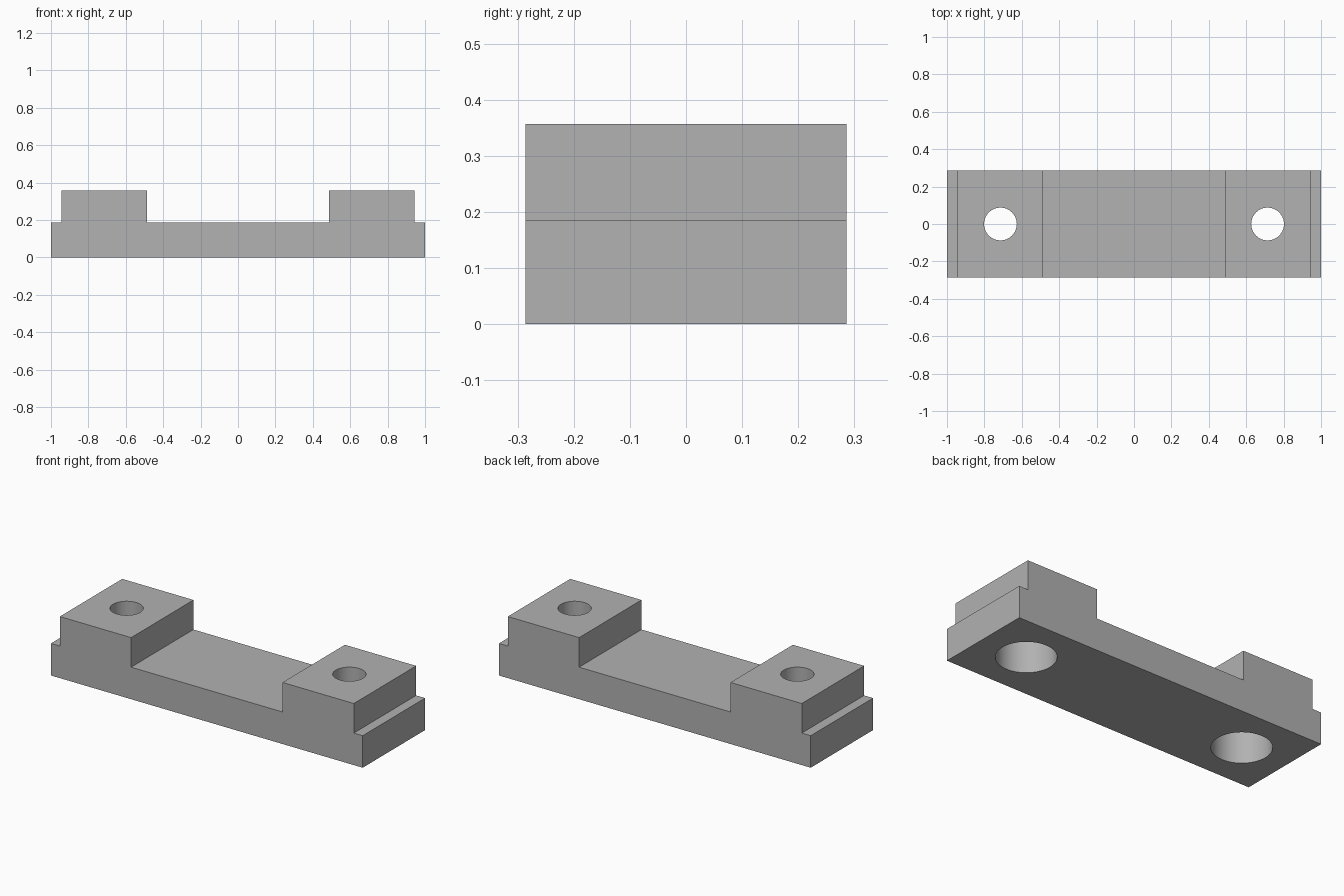
import bpy, bmesh, math

if "Cube" in bpy.data.objects:
    bpy.data.objects.remove(bpy.data.objects["Cube"])

W, BASE, TOP = 0.2857, 0.1857, 0.3571      # half width, base height, pad height
PAD_IN, PAD_OUT = 0.4857, 0.9429           # pad extent along x
HOLE_X, HOLE_R = 0.7143, 0.0875            # bolt hole
BORE_R, BORE_D = 0.157, 0.2                # counterbore from below

grey = bpy.data.materials.new("plain_grey")
grey.diffuse_color = (0.445, 0.445, 0.445, 1)
grey.use_nodes = True
grey.node_tree.nodes["Principled BSDF"].inputs["Base Color"].default_value = grey.diffuse_color


def new_object(name, bm):
    bmesh.ops.recalc_face_normals(bm, faces=bm.faces)
    mesh = bpy.data.meshes.new(name)
    bm.to_mesh(mesh)
    bm.free()
    mesh.materials.append(grey)
    obj = bpy.data.objects.new(name, mesh)
    bpy.context.collection.objects.link(obj)
    return obj


# clamp bar: stepped side profile, mirrored in x and extruded along y
half = [(1, 0), (1, BASE), (PAD_OUT, BASE), (PAD_OUT, TOP), (PAD_IN, TOP), (PAD_IN, BASE)]
profile = half + [(-x, z) for x, z in reversed(half)]
bm = bmesh.new()
face = bm.faces.new([bm.verts.new((x, -W, z)) for x, z in profile])
ext = bmesh.ops.extrude_face_region(bm, geom=[face])
bmesh.ops.translate(bm, vec=(0, 2 * W, 0),
                    verts=[v for v in ext["geom"] if isinstance(v, bmesh.types.BMVert)])
bar = new_object("clamp_bar", bm)

# counterbored bolt holes: revolved stepped profile as one cutter per side
N = 64
steps = [(BORE_R, -0.1), (BORE_R, BORE_D), (HOLE_R, BORE_D), (HOLE_R, TOP + 0.1)]
cutters = []
for side, sx in (("left", -1), ("right", 1)):
    bm = bmesh.new()
    rings = [[bm.verts.new((sx * HOLE_X + r * math.cos(2 * math.pi * i / N),
                            r * math.sin(2 * math.pi * i / N), z)) for i in range(N)]
             for r, z in steps]
    for a, b in zip(rings, rings[1:]):
        for i in range(N):
            j = (i + 1) % N
            bm.faces.new((a[i], a[j], b[j], b[i]))
    bm.faces.new(rings[0])
    bm.faces.new(rings[-1])
    cutter = new_object(side + "_hole_cutter", bm)
    cutter.hide_render = True
    cutters.append(cutter)
    mod = bar.modifiers.new(side + "_hole", 'BOOLEAN')
    mod.operation = 'DIFFERENCE'
    mod.solver = 'EXACT'
    mod.object = cutter

# apply the cuts, remove the cutters, smooth the hole walls
bpy.context.view_layer.objects.active = bar
bar.select_set(True)
for mod in list(bar.modifiers):
    bpy.ops.object.modifier_apply(modifier=mod.name)
for cutter in cutters:
    bpy.data.objects.remove(cutter)
bpy.ops.object.shade_smooth_by_angle(angle=math.radians(30))
